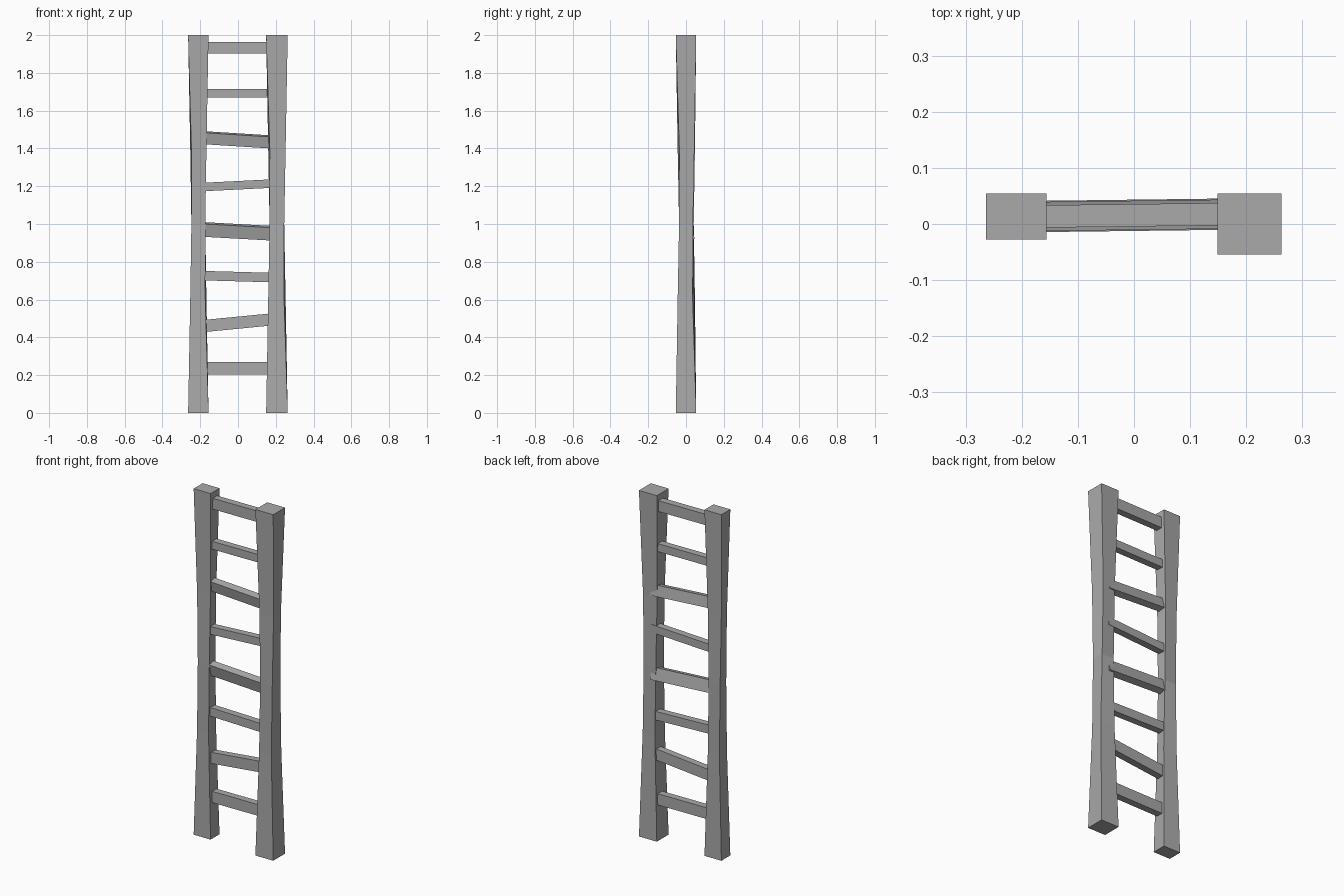
import bpy, bmesh
from math import radians, cos, sin, atan2, hypot
from mathutils import Matrix, Vector

cube = bpy.data.objects.get("Cube")
if cube:
    bpy.data.objects.remove(cube, do_unlink=True)

# Single weathered grey
grey = bpy.data.materials.new("plain_grey")
grey.use_nodes = True
grey.diffuse_color = (0.4, 0.4, 0.4, 1)
bsdf = next(n for n in grey.node_tree.nodes if n.type == 'BSDF_PRINCIPLED')
bsdf.inputs["Base Color"].default_value = (0.4, 0.4, 0.4, 1)
bsdf.inputs["Roughness"].default_value = 0.9


def add_object(name, bm):
    bmesh.ops.recalc_face_normals(bm, faces=bm.faces)
    mesh = bpy.data.meshes.new(name)
    bm.to_mesh(mesh)
    bm.free()
    mesh.materials.append(grey)
    obj = bpy.data.objects.new(name, mesh)
    bpy.context.collection.objects.link(obj)
    return obj


# Hewn rail: square rings, pinched at the waist and twisted both ways
RINGS = [(0, 1, 0), (0.6, 0.74, -6), (1, 0.68, 0), (1.4, 0.74, 6), (2, 1, 0)]


def rail(name, cx, cy, hx, hy):
    bm = bmesh.new()
    loops = []
    for z, scale, twist in RINGS:
        turn = Matrix.Rotation(radians(twist), 3, 'Z')
        ring = []
        for sx, sy in ((-1, -1), (1, -1), (1, 1), (-1, 1)):
            p = turn @ Vector((sx * hx * scale, sy * hy * scale, 0))
            ring.append(bm.verts.new(p + Vector((cx, cy, z))))
        loops.append(ring)
    for low, high in zip(loops, loops[1:]):
        for i in range(4):
            j = (i + 1) % 4
            bm.faces.new((low[i], low[j], high[j], high[i]))
    bm.faces.new(loops[0][::-1])
    bm.faces.new(loops[-1])
    add_object(name, bm)


rail("right_rail", -0.21, 0.013, 0.054, 0.041)
rail("left_rail", 0.206, 0.0, 0.057, 0.054)


# Rung: box run between two end points, with an optional forward roll
def rung(name, z_right, z_left, height, roll):
    a = Vector((-0.2, 0.013, z_right))
    b = Vector((0.2, 0.018, z_left))
    d = b - a
    place = (Matrix.Translation((a + b) / 2)
             @ Matrix.Rotation(atan2(d.y, d.x), 4, 'Z')
             @ Matrix.Rotation(-atan2(d.z, hypot(d.x, d.y)), 4, 'Y')
             @ Matrix.Rotation(radians(roll), 4, 'X')
             @ Matrix.Diagonal((d.length, 0.04, height, 1)))
    bm = bmesh.new()
    bmesh.ops.create_cube(bm, size=1, matrix=place)
    add_object(name, bm)


# Height at each end, thickness and roll, from the bottom up
RUNGS = [(0.237, 0.237, 0.065, 0), (0.458, 0.497, 0.064, 0),
         (0.727, 0.716, 0.05, 0), (0.972, 0.95, 0.07, 14),
         (1.195, 1.215, 0.045, 0), (1.458, 1.433, 0.062, 12),
         (1.692, 1.692, 0.046, 0), (1.933, 1.933, 0.063, 0)]
for i, spec in enumerate(RUNGS, 1):
    rung(f"rung_{i}", *spec)
